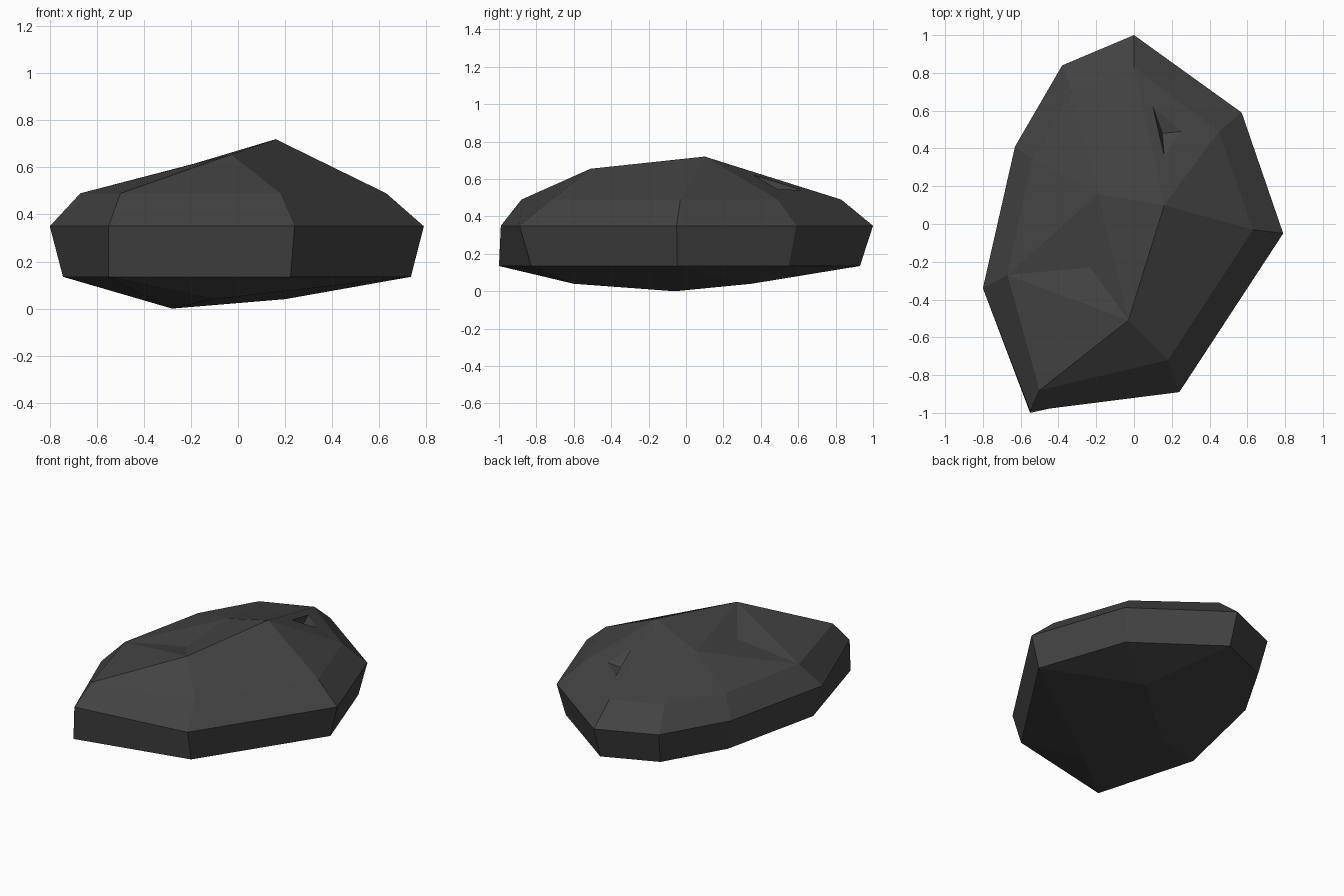
import bpy
import bmesh

cube = bpy.data.objects.get("Cube")
if cube:
    bpy.data.objects.remove(cube, do_unlink=True)

# Dark stone material
stone = bpy.data.materials.new("dark_stone")
stone.use_nodes = True
colour = (0.055, 0.055, 0.055, 1)
stone.diffuse_color = colour
bsdf = stone.node_tree.nodes["Principled BSDF"]
bsdf.inputs["Base Color"].default_value = colour
bsdf.inputs["Roughness"].default_value = 0.9

# Eight-sided outlines, clockwise from the back tip
girdle = [(0, 1), (.57, .59), (.79, -.05), (.24, -.89),
          (-.55, -.99), (-.80, -.34), (-.63, .41), (-.38, .84)]
shoulder = [(0, .83), (.45, .49), (.63, -.03), (.18, -.72),
            (-.5, -.88), (-.67, -.27), (-.54, .34), (-.33, .70)]
base = [(x * .93, y * .93) for x, y in girdle]
base[4] = (-.55, -1)

bm = bmesh.new()


def ring(points, z):
    return [bm.verts.new((x, y, z)) for x, y in points]


def fan(centre, path):
    """Triangles from one point to each step of a path."""
    for a, b in zip(path, path[1:]):
        bm.faces.new((centre, a, b))


def band(lower, upper):
    for i in range(len(lower)):
        j = (i + 1) % len(lower)
        bm.faces.new((lower[i], lower[j], upper[j], upper[i]))


low = ring(base, .135)
mid = ring(girdle, .35)
top = ring(shoulder, .49)
band(low, mid)
band(mid, top)

# Upper ridge and broad slopes
peak = bm.verts.new((.16, .10, .72))
ridge = bm.verts.new((-.03, -.51, .655))
crest = bm.verts.new((-.19, .16, .615))
fan(ridge, [top[5], top[4], top[3]])
bm.faces.new((ridge, top[3], top[2], peak))
bm.faces.new((peak, top[2], top[1]))
fan(crest, [top[5], top[6], top[7], top[0], peak, ridge])

# Shallow hollow on the left slope
hollow = bm.verts.new((-.23, -.23, .56))
fan(hollow, [top[5], crest, ridge, top[5]])

# Small chip on the back slope
chip_a = bm.verts.new((.10, .62, .541))
chip_b = bm.verts.new((.16, .36, .622))
chip_c = bm.verts.new((.25, .49, .545))
chip_floor = bm.verts.new((.15, .48, .53))
fan(chip_floor, [chip_a, chip_b, chip_c, chip_a])
fan(chip_b, [top[0], peak, top[1], chip_c])
fan(chip_a, [chip_b, top[0], top[1], chip_c])

# Faceted underside
keel = bm.verts.new((-.28, -.06, 0))
belly_front = bm.verts.new((-.10, -.60, .04))
belly_back = bm.verts.new((.20, .35, .04))
fan(belly_front, [low[4], low[3], low[2], belly_back])
fan(belly_back, [low[2], low[1], low[0], keel])
fan(keel, [low[0], low[7], low[6], low[5], low[4], belly_front, belly_back])

bmesh.ops.recalc_face_normals(bm, faces=bm.faces[:])
mesh = bpy.data.meshes.new("rock")
bm.to_mesh(mesh)
bm.free()
mesh.materials.append(stone)
rock = bpy.data.objects.new("rock", mesh)
bpy.context.collection.objects.link(rock)
